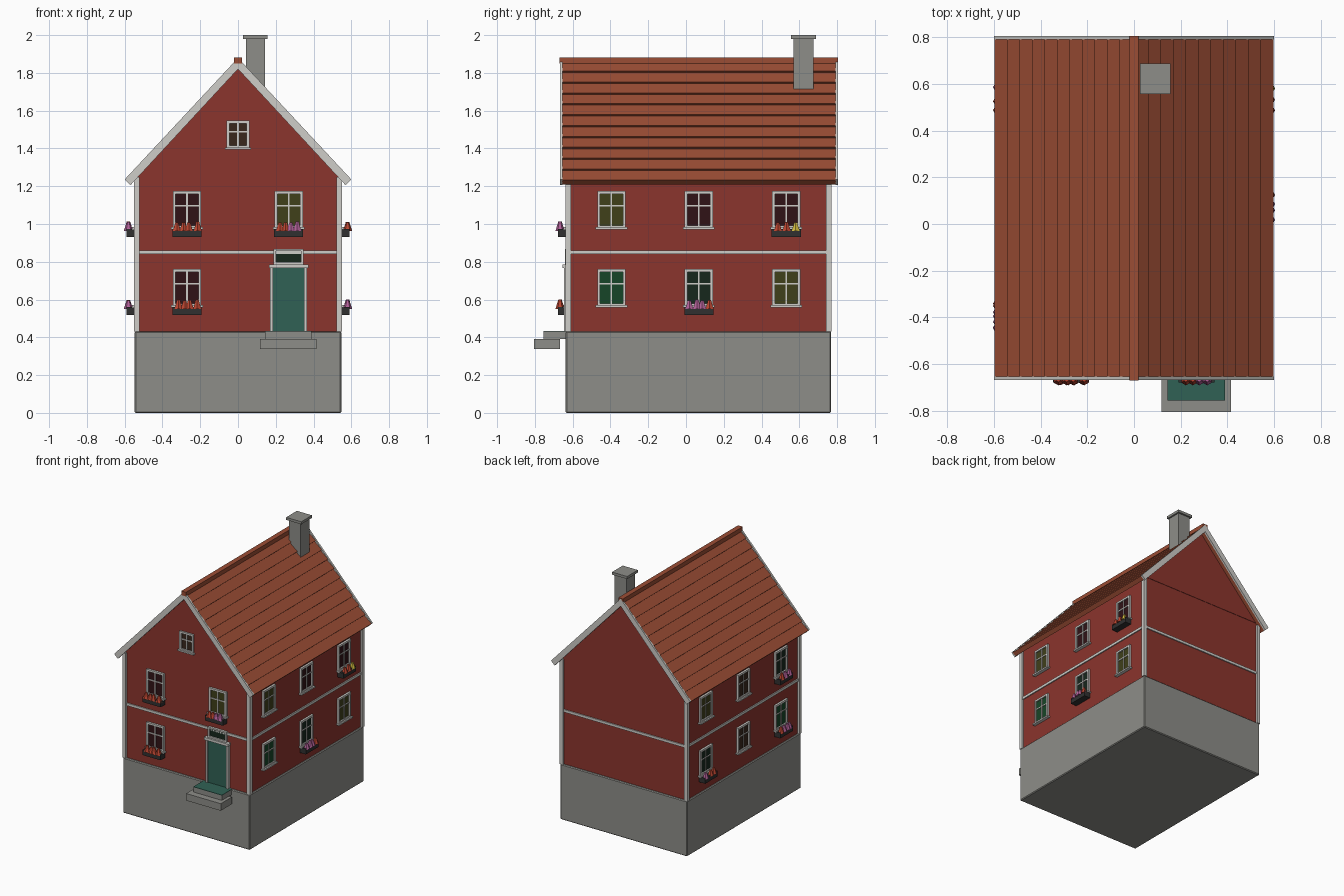
import bpy, bmesh, math, random
from mathutils import Matrix, Vector

if "Cube" in bpy.data.objects:
    bpy.data.objects.remove(bpy.data.objects["Cube"])

random.seed(4)
I = Matrix.Identity(4)


def mat(name, r, g, b):
    m = bpy.data.materials.new(name)
    m.diffuse_color = (r, g, b, 1)
    m.use_nodes = True
    m.node_tree.nodes["Principled BSDF"].inputs["Base Color"].default_value = m.diffuse_color
    return m


WALL = mat("red_wall", .26, .035, .026)
ROOF = mat("tile", .33, .075, .035)
STONE = mat("stone", .27, .27, .25)
TRIM = mat("trim", .62, .61, .58)
GREEN = mat("door_green", .03, .12, .09)
DARK = mat("planter", .03, .03, .03)
GLASS = {"red": mat("glass_red", .03, .006, .008), "olive": mat("glass_olive", .05, .05, .01),
         "green": mat("glass_green", .008, .06, .02), "brown": mat("glass_brown", .04, .02, .012),
         "dark": mat("glass_dark", .008, .02, .012)}
PETAL = {"r": mat("petal_red", .5, .06, .03), "p": mat("petal_pink", .45, .12, .32),
         "y": mat("petal_yellow", .65, .5, .05)}


def finish(name, bm, m, M=I):
    bmesh.ops.recalc_face_normals(bm, faces=bm.faces)
    me = bpy.data.meshes.new(name)
    bm.to_mesh(me)
    bm.free()
    me.transform(M)
    me.materials.append(m)
    ob = bpy.data.objects.new(name, me)
    bpy.context.collection.objects.link(ob)
    return ob


def boxes(name, items, m, M=I):
    """One object from several (x0, x1, y0, y1, z0, z1) boxes."""
    bm = bmesh.new()
    for x0, x1, y0, y1, z0, z1 in items:
        T = Matrix.Translation(((x0 + x1) / 2, (y0 + y1) / 2, (z0 + z1) / 2))
        S = Matrix.Diagonal((x1 - x0, y1 - y0, z1 - z0, 1))
        bmesh.ops.create_cube(bm, size=1, matrix=T @ S)
    return finish(name, bm, m, M)


def extrude_y(name, pts, y0, y1, m):
    """Extrude an xz outline along y."""
    bm = bmesh.new()
    f = bm.faces.new([bm.verts.new((x, y0, z)) for x, z in pts])
    r = bmesh.ops.extrude_face_region(bm, geom=[f])
    vs = [v for v in r["geom"] if isinstance(v, bmesh.types.BMVert)]
    bmesh.ops.translate(bm, verts=vs, vec=(0, y1 - y0, 0))
    return finish(name, bm, m)


# Foundation, walls and gable
base = boxes("foundation", [(-.547, .547, -.637, .768, 0, .432)], STONE)
bev = base.modifiers.new("bevel", "BEVEL")
bev.width, bev.segments = .006, 1
boxes("walls", [(-.535, .535, -.622, .755, .43, 1.27)], WALL)
extrude_y("gable", [(-.538, 1.268), (.538, 1.268), (0, 1.84)], -.625, .758, WALL)

# Belt course and corner boards
boxes("belt_course", [(-.543, .543, -.63, .763, .84, .86)], TRIM)
boxes("corner_boards", [(min(a, b), max(a, b), y, y + .028, .43, 1.25)
                        for a, b in ((-.55, -.522), (.522, .55)) for y in (-.638, .742)], TRIM)

# Roof: stepped tile courses, mirrored about the ridge
APEX, EAVE = Vector((0, 1.86)), Vector((.59, 1.226))
d = EAVE - APEX
n = Vector((-d.y, d.x)).normalized()


def vert_off(o):
    return Vector((0, APEX.y + o / n.y))


def mirrored(top, under):
    """Closed gable outline from right-hand upper and lower points."""
    flip = lambda p: (-p[0], p[1])
    right = [tuple(p) for p in top] + [tuple(p) for p in under]
    return right + [flip(p) for p in reversed(right[1:-1])]


ROWS = 11
top = [vert_off(0)]
for i in range(ROWS):
    low = APEX + d * ((i + 1) / ROWS)
    top += [low + n * .011, low - n * .001]
extrude_y("roof_tiles", mirrored(top, [EAVE - n * .024, vert_off(-.024)]), -.657, .793, ROOF)
barge = mirrored([vert_off(.013), EAVE + n * .014], [EAVE - n * .029, vert_off(-.027)])
extrude_y("front_bargeboard", barge, -.668, -.654, TRIM)
extrude_y("back_bargeboard", barge, .791, .805, TRIM)
boxes("ridge_cap", [(-.02, .02, -.67, .805, 1.85, 1.882)], ROOF)

# Chimney
boxes("chimney", [(.042, .143, .568, .674, 1.66, 1.985)], STONE)
boxes("chimney_cap", [(.026, .156, .556, .688, 1.98, 2.0)], STONE)


# Windows: local x runs along the wall, local -y points outward
def window(M, u, z0, z1, w, tint, flowers=""):
    M = M @ Matrix.Translation((u, 0, 0))
    h, t, zb = w / 2, .015, z0 + (z1 - z0) * .6
    boxes("window_frame", [(-h, -h + t, -.016, .005, z0, z1), (h - t, h, -.016, .005, z0, z1),
                           (-h + t, h - t, -.016, .005, z1 - t, z1),
                           (-h + t, h - t, -.016, .005, z0, z0 + t),
                           (-.004, .004, -.012, .005, z0 + t, z1 - t),
                           (-h + t, h - t, -.012, .005, zb - .004, zb + .004),
                           (-h - .009, h + .009, -.026, .005, z0 - .006, z0 + .005)], TRIM, M)
    boxes("window_glass", [(-h + .01, h - .01, -.006, .004, z0 + .01, z1 - .01)], GLASS[tint], M)
    if flowers:
        zt = z0 - .004
        boxes("flower_box", [(-.077, .077, -.056, -.004, zt - .042, zt)], DARK, M)
        for i, c in enumerate(flowers):
            bm = bmesh.new()
            x = -.05 + .1 * i / (len(flowers) - 1) + random.uniform(-.008, .008)
            hh = random.uniform(.042, .05)
            T = Matrix.Translation((x, -.045, zt - .01 + hh / 2))
            bmesh.ops.create_cone(bm, cap_ends=True, segments=6, radius1=.024, radius2=.009,
                                  depth=hh, matrix=T)
            finish("flower", bm, PETAL[c], M)


FRONT = Matrix.Translation((0, -.622, 0))
RIGHT = Matrix.Translation((.535, .068, 0)) @ Matrix.Rotation(math.pi / 2, 4, 'Z')
LEFT = Matrix.Translation((-.535, .068, 0)) @ Matrix.Rotation(-math.pi / 2, 4, 'Z')
LOW, UP = (.565, .762), (.978, 1.175)

window(FRONT, -.27, *UP, .15, "red", "rrrr")
window(FRONT, .268, *UP, .15, "olive", "rrpp")
window(FRONT, -.27, *LOW, .15, "red", "rrrr")
window(FRONT, 0, 1.4, 1.548, .12, "brown")

# Side windows, listed left to right as seen from outside
sides = [(RIGHT, UP, ("olive", "red", "red"), ("", "", "rry")),
         (RIGHT, LOW, ("green", "dark", "olive"), ("", "pppr", "")),
         (LEFT, UP, ("olive", "brown", "dark"), ("", "", "rpp")),
         (LEFT, LOW, ("dark", "brown", "green"), ("prr", "", "rppp"))]
for M, zs, tints, fl in sides:
    for k in range(3):
        window(M, (k - 1) * .4625, *zs, .15, tints[k], fl[k])

# Door, surround and transom light
boxes("door", [(.18, .355, -.012, .005, .43, .77)], GREEN, FRONT)
boxes("door_frame", [(.17, .186, -.024, .005, .43, .768), (.35, .366, -.024, .005, .43, .768),
                     (.165, .373, -.032, .005, .766, .786)], TRIM, FRONT)
boxes("transom_frame", [(.187, .2, -.018, .005, .786, .868), (.334, .347, -.018, .005, .786, .868),
                        (.2, .334, -.018, .005, .856, .868),
                        (.2, .334, -.018, .005, .786, .798)], TRIM, FRONT)
boxes("transom_glass", [(.195, .34, -.008, .004, .79, .862)], GLASS["dark"], FRONT)

# Entrance steps with a green landing surface
boxes("lower_step", [(.117, .415, -.805, -.667, .337, .392)], STONE)
boxes("upper_step", [(.143, .39, -.755, -.63, .39, .43)], STONE)
boxes("landing_surface", [(.143, .39, -.755, -.63, .43, .433)], GREEN)
